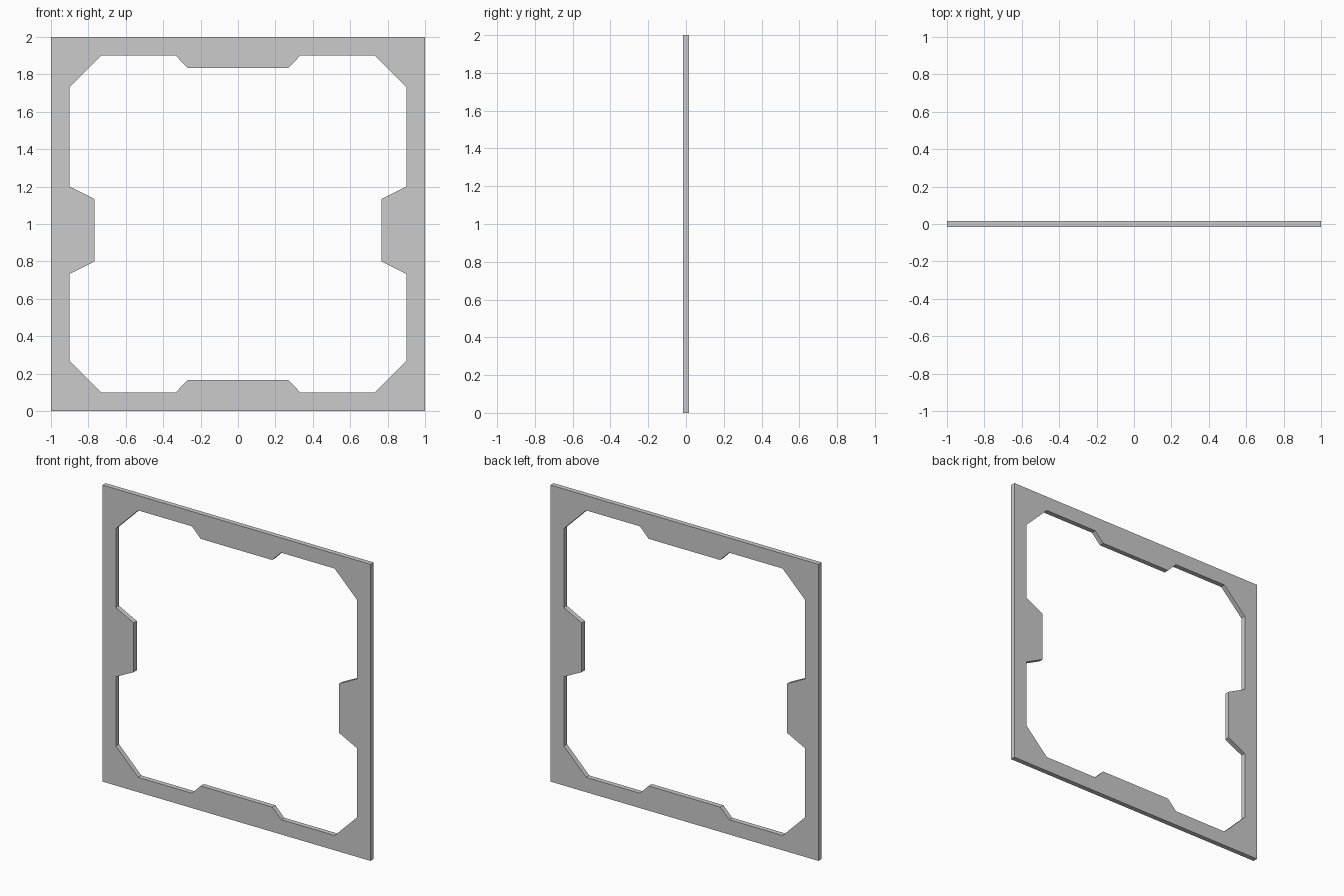
import bpy, bmesh

if "Cube" in bpy.data.objects:
    bpy.data.objects.remove(bpy.data.objects["Cube"])

THICKNESS = 1 / 30

# Right half of the opening, bottom to top (x, z)
half_opening = [
    (0.267, 0.167), (0.333, 0.10), (0.733, 0.10), (0.90, 0.267),   # bottom tab, corner
    (0.90, 0.733), (0.767, 0.80), (0.767, 1.133), (0.90, 1.20),    # side tab
    (0.90, 1.733), (0.733, 1.90), (0.333, 1.90), (0.267, 1.833),   # corner, top tab
]
half_outline = [(1, 0), (1, 2)]


def add_mirrored_loop(bm, half):
    """Close a half profile with its mirror image and add it as an edge loop."""
    points = half + [(-x, z) for x, z in reversed(half)]
    verts = [bm.verts.new((x, 0, z)) for x, z in points]
    return [bm.edges.new((a, b)) for a, b in zip(verts, verts[1:] + verts[:1])]


# Flat frame face: outer square with the notched opening left as a hole
bm = bmesh.new()
edges = add_mirrored_loop(bm, half_outline) + add_mirrored_loop(bm, half_opening)
bmesh.ops.triangle_fill(bm, edges=edges, use_beauty=True, normal=(0, -1, 0))
bmesh.ops.recalc_face_normals(bm, faces=bm.faces)
bmesh.ops.dissolve_limit(bm, angle_limit=0.01, verts=bm.verts, edges=bm.edges)
mesh = bpy.data.meshes.new("panel_frame")
bm.to_mesh(mesh)
bm.free()

# Give the frame its thickness, centred on y = 0
frame = bpy.data.objects.new("panel_frame", mesh)
bpy.context.collection.objects.link(frame)
solid = frame.modifiers.new("thickness", 'SOLIDIFY')
solid.thickness = THICKNESS
solid.offset = 0
